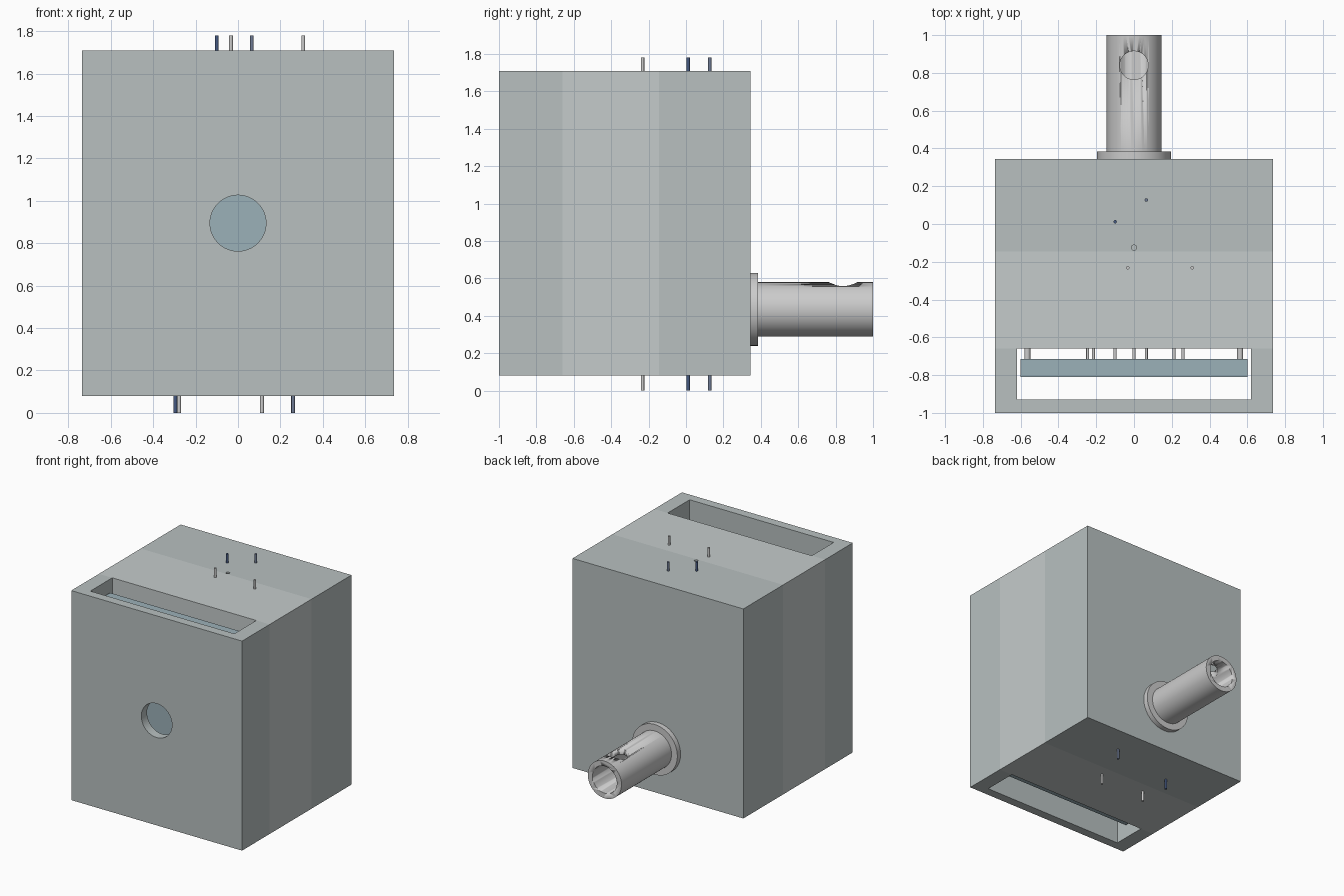
import bpy
from math import radians

if "Cube" in bpy.data.objects:
    bpy.data.objects.remove(bpy.data.objects["Cube"])


def material(name, rgb):
    m = bpy.data.materials.new(name)
    m.diffuse_color = (*rgb, 1)
    m.use_nodes = True
    m.node_tree.nodes["Principled BSDF"].inputs["Base Color"].default_value = m.diffuse_color
    return m


shell_mat = material("shell_grey", (0.48, 0.53, 0.53))
mid_mat = material("middle_grey", (0.56, 0.60, 0.60))
plate_mat = material("plate_slate", (0.33, 0.44, 0.48))
navy_mat = material("navy", (0.06, 0.10, 0.22))
slate_mat = material("slate", (0.16, 0.20, 0.30))


def box(name, x, y, z, mat=None):
    spans = (x, y, z)
    bpy.ops.mesh.primitive_cube_add(size=1, location=[(a + b) / 2 for a, b in spans])
    o = bpy.context.object
    o.name = name
    o.scale = [b - a for a, b in spans]
    bpy.ops.object.transform_apply(location=False, rotation=False, scale=True)
    if mat:
        o.data.materials.append(mat)
    return o


def rod(name, r, a, b, c, axis, mat=None, sides=64):
    """Cylinder from a to b along y or z; c holds the other two coordinates."""
    mid = (a + b) / 2
    loc = (c[0], mid, c[1]) if axis == "y" else (c[0], c[1], mid)
    rot = (radians(90), 0, 0) if axis == "y" else (0, 0, 0)
    bpy.ops.mesh.primitive_cylinder_add(vertices=sides, radius=r, depth=b - a,
                                        location=loc, rotation=rot)
    o = bpy.context.object
    o.name = name
    bpy.ops.object.shade_smooth_by_angle(angle=radians(35))
    if mat:
        o.data.materials.append(mat)
    return o


def cut(target, cutter):
    m = target.modifiers.new("cut", "BOOLEAN")
    m.operation, m.solver, m.object = "DIFFERENCE", "EXACT", cutter
    bpy.context.view_layer.objects.active = target
    bpy.ops.object.modifier_apply(modifier=m.name)
    bpy.data.objects.remove(cutter, do_unlink=True)


W, Z0, Z1 = 0.735, 0.08, 1.71

# Three body blocks, the front one with a vertical slot and round window
front = box("front_housing", (-W, W), (-1, -0.66), (Z0, Z1), shell_mat)
cut(front, box("slot_cutter", (-0.62, 0.62), (-0.93, -0.5), (0, 1.8)))
cut(front, rod("window_cutter", 0.132, -1.1, -0.85, (0, 0.895), "y"))
middle = box("middle_block", (-W, W), (-0.66, -0.145), (Z0, Z1), mid_mat)
rear = box("rear_block", (-W, W), (-0.145, 0.345), (Z0, Z1), shell_mat)

# Small hole on the top, straddling the block seam
for block in (middle, rear):
    cut(block, rod("vent_cutter", 0.014, 1.5, 1.8, (0, -0.125), "z", sides=24))

# Plate floating in the slot on standoffs
box("inner_plate", (-0.6, 0.6), (-0.81, -0.715), (0.17, 1.62), plate_mat)
for x in (-0.565, 0.562):
    for z in (0.25, 1.54):
        rod("plate_standoff", 0.016, -0.72, -0.655, (x, z), "y", sides=24)
for x, z in ((-0.245, 0.6), (-0.215, 1.2), (-0.1, 0.75), (0, 0.895),
             (0.065, 1.05), (0.212, 1.2), (0.26, 0.6)):
    rod("plate_pin", 0.008, -0.72, -0.655, (x, z), "y", sides=16)

# Contact pins on the top and bottom faces
for x, y, mat in ((-0.1, 0.012, navy_mat), (0.065, 0.127, slate_mat),
                  (-0.033, -0.232, None), (0.308, -0.232, None)):
    rod("top_pin", 0.009, 1.68, 1.78, (x, y), "z", mat, 16)
for x, y, mat in ((-0.296, 0.012, navy_mat), (0.26, 0.127, slate_mat),
                  (-0.278, -0.232, None), (0.113, -0.232, None)):
    rod("bottom_pin", 0.009, 0, 0.1, (x, y), "z", mat, 16)

# Rear tube with flange, bore and a cross hole through its upper wall
rod("tube_flange", 0.195, 0.345, 0.385, (0, 0.435), "y")
tube = rod("rear_tube", 0.145, 0.38, 1.0, (0, 0.435), "y")
cut(tube, rod("bore_cutter", 0.105, 0.42, 1.1, (0, 0.435), "y"))
cut(tube, rod("cross_hole_cutter", 0.075, 0.435, 0.7, (0, 0.84), "z", sides=48))
